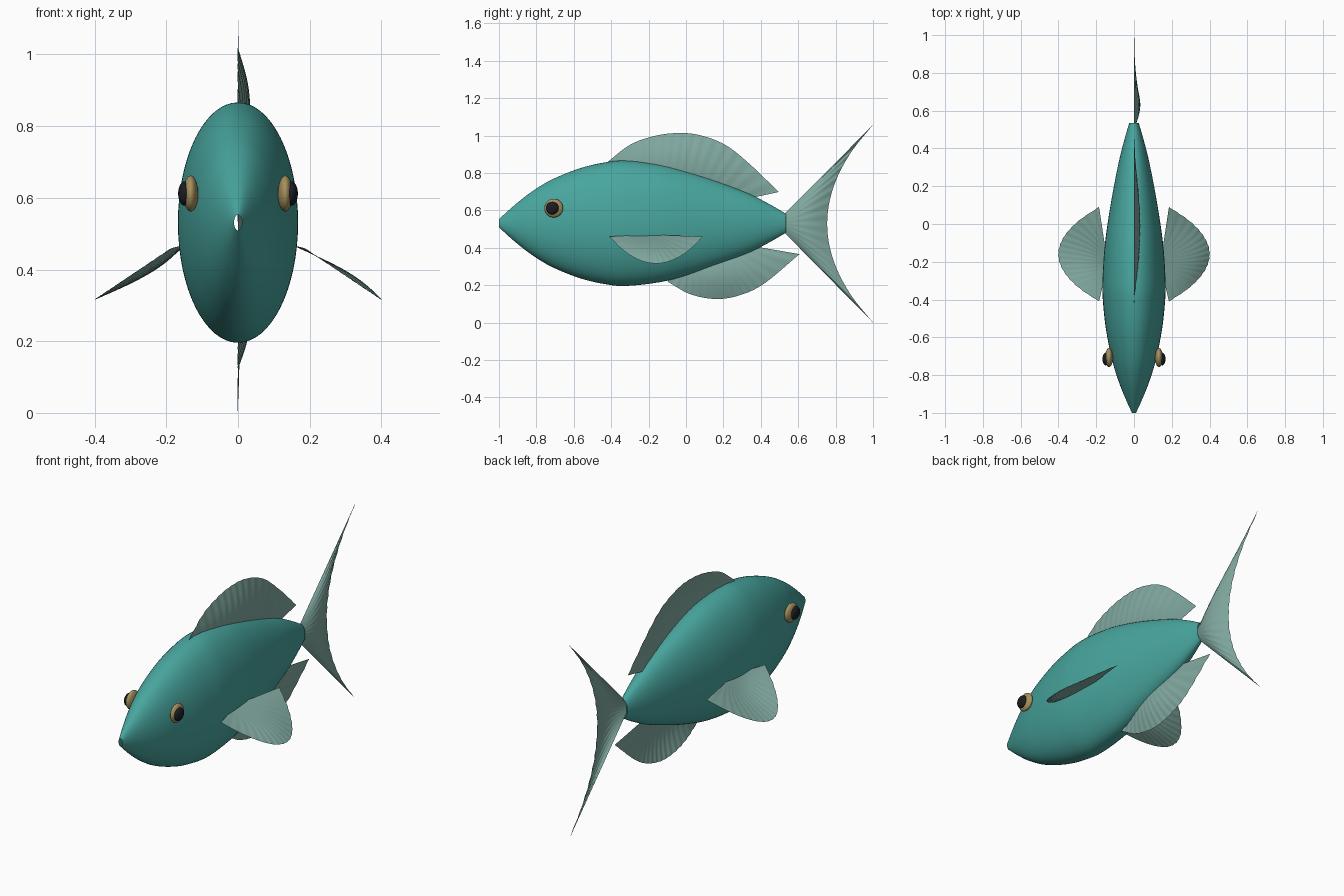
import bpy, math
from mathutils import Vector

if "Cube" in bpy.data.objects:
    bpy.data.objects.remove(bpy.data.objects["Cube"])


def material(name, rgb):
    m = bpy.data.materials.new(name)
    m.diffuse_color = (*rgb, 1)
    m.use_nodes = True
    m.node_tree.nodes["Principled BSDF"].inputs["Base Color"].default_value = m.diffuse_color
    return m


TEAL = material("body_teal", (0.065, 0.38, 0.345))
FIN = material("fin_green", (0.22, 0.40, 0.355))
GOLD = material("eye_gold", (0.38, 0.28, 0.11))
BLACK = material("pupil_black", (0.01, 0.012, 0.016))


def spline(pts, n):
    """Sample n + 1 points of a smooth curve through pts."""
    p = [Vector(q) for q in pts]
    p = [2 * p[0] - p[1]] + p + [2 * p[-1] - p[-2]]
    out = []
    for i in range(n + 1):
        s = i / n * (len(pts) - 1)
        k = min(int(s), len(pts) - 2)
        t = s - k
        a, b, c, d = p[k:k + 4]
        out.append(0.5 * (2 * b + (c - a) * t + (2 * a - 5 * b + 4 * c - d) * t * t
                          + (3 * b - a - 3 * c + d) * t ** 3))
    return out


def grid_object(name, rows, mat, closed=False):
    """Skin a list of equally long point rows."""
    n = len(rows[0])
    verts = [v for r in rows for v in r]
    faces = []
    for i in range(len(rows) - 1):
        for j in range(n if closed else n - 1):
            k = (j + 1) % n
            faces.append((i * n + j, i * n + k, (i + 1) * n + k, (i + 1) * n + j))
    me = bpy.data.meshes.new(name)
    me.from_pydata(verts, [], faces)
    me.materials.append(mat)
    me.shade_smooth()
    ob = bpy.data.objects.new(name, me)
    bpy.context.collection.objects.link(ob)
    return ob


def fin(name, base_a, base_b, outer, n=96, m=12):
    """Thin sheet from a short root line to an outer curve, bulging to +x, with fine rays."""
    a, b = Vector(base_a), Vector(base_b)
    edge = spline(outer, n)
    rows = []
    for j in range(m + 1):
        v = j / m
        row = []
        for i in range(n + 1):
            u = i / n
            p = a.lerp(b, u).lerp(edge[i], v)
            p.x += 0.033 * math.sin(math.pi * u) * math.sin(math.pi * v)
            p.x += 0.0015 * v * math.sin(32 * math.pi * u)
            row.append(p)
        rows.append(row)
    return grid_object(name, rows, FIN)


# body: open-ended tube of tall ellipses, (y, half height)
MID = 0.531
profile = [(-1, 0.022), (-0.92, 0.094), (-0.83, 0.165), (-0.72, 0.232), (-0.57, 0.293),
           (-0.435, 0.325), (-0.32, 0.335), (-0.14, 0.315), (0.02, 0.274), (0.18, 0.22),
           (0.34, 0.156), (0.45, 0.1), (0.535, 0.05)]
rings = []
for y, r in spline(profile, 60):
    rings.append([(0.5 * r * math.cos(t), y, MID + r * math.sin(t))
                  for t in (2 * math.pi * k / 64 for k in range(64))])
grid_object("body", rings, TEAL, closed=True)

# tail fin with hollow trailing edge
tail = [(0, 0.755 + 0.245 * s * s, 0.5285 + 0.5285 * s) for s in (1, .75, .5, .25, 0, -.25, -.5, -.75, -1)]
fin("tail_fin", (0, 0.505, 0.56), (0, 0.505, 0.502), tail)

# dorsal and anal fins
dorsal = [(-.43, .85), (-.30, .95), (-.17, .997), (-.05, 1.013), (.07, 1.003),
          (.21, .95), (.34, .848), (.496, .698)]
fin("dorsal_fin", (0, -0.35, 0.75), (0, 0.25, 0.645), [(0, y, z) for y, z in dorsal])
anal = [(-.10, .22), (.02, .153), (.16, .126), (.29, .147), (.42, .21), (.607, .366)]
fin("anal_fin", (0, 0.0, 0.36), (0, 0.25, 0.427), [(0, y, z) for y, z in anal])


def ellipsoid(name, center, radii, mat):
    bpy.ops.mesh.primitive_uv_sphere_add(segments=32, ring_count=20, radius=1, location=center)
    ob = bpy.context.object
    ob.name = name
    ob.scale = radii
    ob.data.materials.append(mat)
    bpy.ops.object.shade_smooth()


# paired parts: pectoral fins and eyes
for side, label in ((1, "right"), (-1, "left")):
    outer = []
    for k in range(9):
        s = -1 + k / 4
        drop = 0.215 * (1 - s * s)
        outer.append((side * (0.185 + drop), -0.16 + 0.25 * s, 0.46 - 0.67 * drop))
    fin(label + "_pectoral_fin", (side * 0.15, -0.26, 0.468), (side * 0.15, -0.14, 0.468), outer)
    ellipsoid(label + "_eye", (side * 0.132, -0.707, 0.612), (0.021, 0.05, 0.05), GOLD)
    ellipsoid(label + "_pupil", (side * 0.149, -0.715, 0.612), (0.018, 0.034, 0.034), BLACK)
